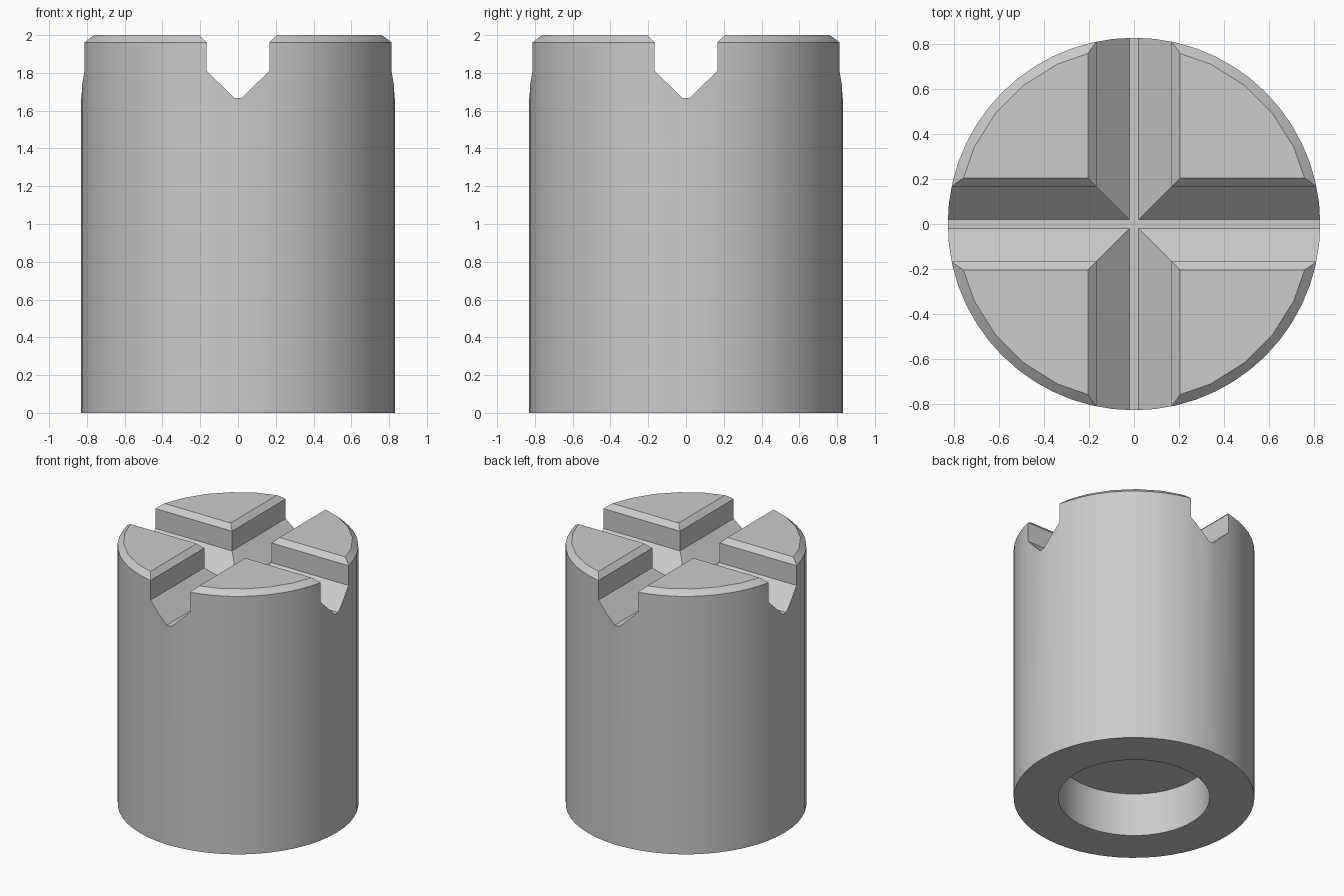
import bpy, bmesh, math

if "Cube" in bpy.data.objects:
    bpy.data.objects.remove(bpy.data.objects["Cube"])

SIDES = 56
grey = bpy.data.materials.new("plain_grey")
grey.diffuse_color = (0.6, 0.6, 0.6, 1)
grey.use_nodes = True
grey.node_tree.nodes["Principled BSDF"].inputs["Base Color"].default_value = grey.diffuse_color


def make_object(name, bm):
    bmesh.ops.recalc_face_normals(bm, faces=bm.faces[:])
    mesh = bpy.data.meshes.new(name)
    bm.to_mesh(mesh)
    bm.free()
    mesh.materials.append(grey)
    obj = bpy.data.objects.new(name, mesh)
    bpy.context.collection.objects.link(obj)
    return obj


def lathe(name, profile):
    """Turned solid; the last ring is a coarser polygon with half the sides."""
    bm = bmesh.new()
    rings = []
    for k, (r, z) in enumerate(profile):
        ring = []
        for i in range(SIDES):
            a = 2 * math.pi * i / SIDES
            coarse = k == len(profile) - 1 and i % 2 == 1
            rr = r * math.cos(2 * math.pi / SIDES) if coarse else r
            ring.append(bm.verts.new((rr * math.cos(a), rr * math.sin(a), z)))
        rings.append(ring)
    for a, b in zip(rings, rings[1:]):
        for i in range(SIDES):
            j = (i + 1) % SIDES
            bm.faces.new((a[i], a[j], b[j], b[i]))
    bm.faces.new(rings[0])
    bm.faces.new(rings[-1])
    return make_object(name, bm)


def groove_cutter(name, turn):
    """Long prism with the chamfered V-groove section."""
    half = [(0.02, 1.667), (0.167, 1.812), (0.167, 1.962), (0.205, 2.0), (0.245, 2.04)]
    section = half + [(-x, z) for x, z in reversed(half)]
    bm = bmesh.new()
    ends = [[bm.verts.new((x, y, z)) for x, z in section] for y in (-1.2, 1.2)]
    n = len(section)
    for i in range(n):
        j = (i + 1) % n
        bm.faces.new((ends[0][i], ends[0][j], ends[1][j], ends[1][i]))
    bm.faces.new(ends[0])
    bm.faces.new(ends[1])
    obj = make_object(name, bm)
    obj.rotation_euler.z = turn
    obj.hide_render = True
    obj.hide_set(True)
    return obj


# Cylinder with a blind bore underneath and a chamfered top rim
body = lathe("slotted_cylinder", [(0.522, 0.33), (0.522, 0), (0.83, 0), (0.83, 1.962), (0.79, 2.0)])

# Two crossing grooves in the top
cutters = [groove_cutter("groove_cutter_front", 0), groove_cutter("groove_cutter_side", math.pi / 2)]
bpy.context.view_layer.update()
bpy.context.view_layer.objects.active = body
body.select_set(True)
for cutter in cutters:
    mod = body.modifiers.new("groove", 'BOOLEAN')
    mod.operation = 'DIFFERENCE'
    mod.solver = 'EXACT'
    mod.object = cutter
    bpy.ops.object.modifier_apply(modifier=mod.name)
for cutter in cutters:
    bpy.data.objects.remove(cutter)

bpy.ops.object.shade_smooth_by_angle(angle=math.radians(25))
